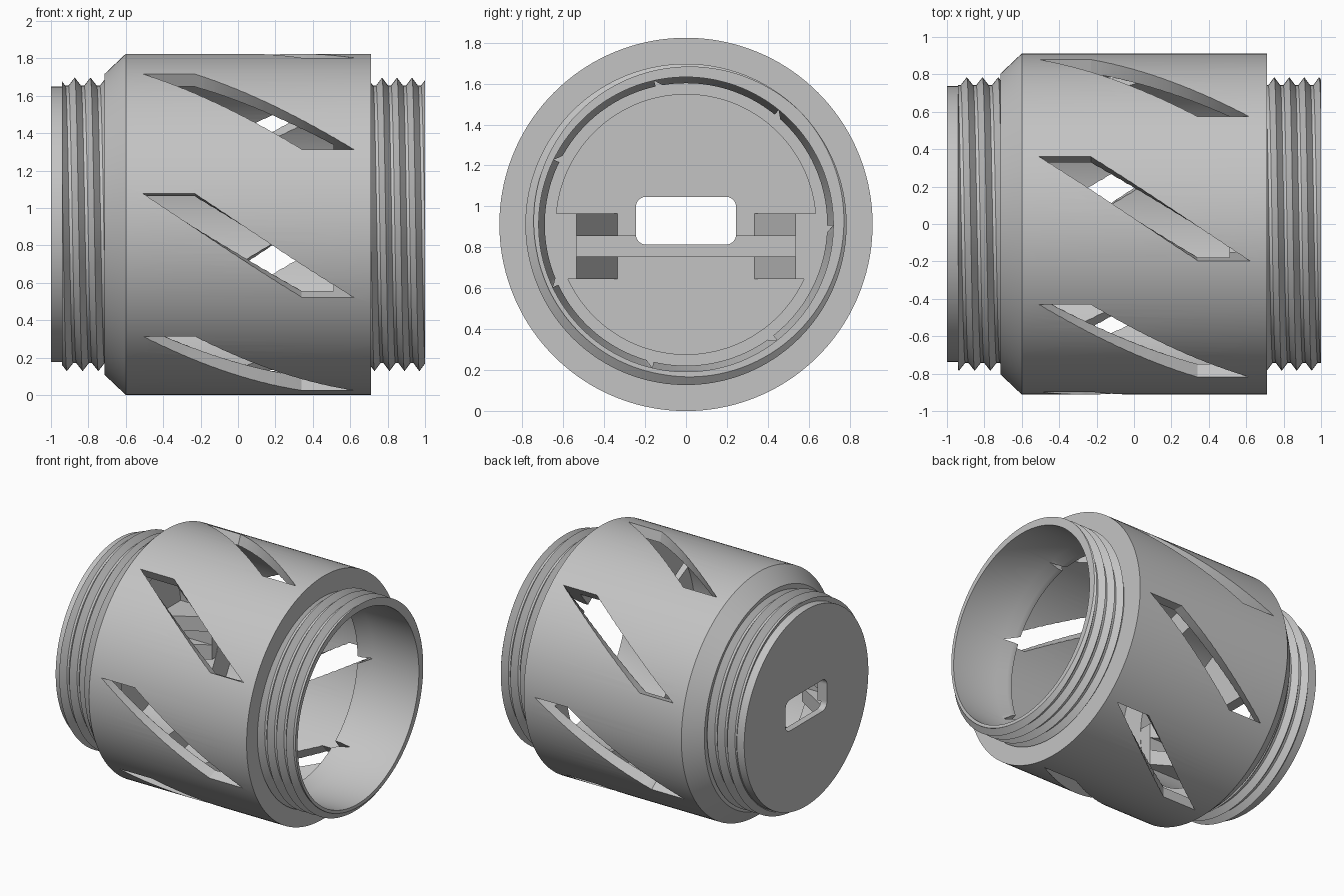
import bpy, bmesh, math
from mathutils import Vector

cube = bpy.data.objects.get("Cube")
if cube:
    bpy.data.objects.remove(cube, do_unlink=True)

CZ = 0.912          # height of the long axis
R = 0.912           # outer radius
SEG = 144

grey = bpy.data.materials.new("plain_grey")
grey.use_nodes = True
grey.diffuse_color = (0.55, 0.55, 0.55, 1)
grey.node_tree.nodes["Principled BSDF"].inputs["Base Color"].default_value = (0.55, 0.55, 0.55, 1)


def around(x, r, a):
    """Point at radius r and angle a (from the front, upwards) about the x axis."""
    return Vector((x, -r * math.cos(a), CZ + r * math.sin(a)))


def finish(bm, name):
    bmesh.ops.remove_doubles(bm, verts=bm.verts, dist=1e-5)
    bmesh.ops.dissolve_degenerate(bm, edges=bm.edges, dist=1e-6)
    bmesh.ops.recalc_face_normals(bm, faces=bm.faces)
    mesh = bpy.data.meshes.new(name)
    bm.to_mesh(mesh)
    bm.free()
    mesh.materials.append(grey)
    obj = bpy.data.objects.new(name, mesh)
    bpy.context.collection.objects.link(obj)
    return obj


def activate(obj):
    bpy.ops.object.select_all(action='DESELECT')
    obj.select_set(True)
    bpy.context.view_layer.objects.active = obj


def lathe(name, profile):
    bm = bmesh.new()
    rows = [[bm.verts.new(around(x, r, 2 * math.pi * i / SEG)) for i in range(SEG)] if r > 0
            else [bm.verts.new((x, 0, CZ))] * SEG for x, r in profile]
    for a, b in zip(rows, rows[1:]):
        for i in range(SEG):
            j = (i + 1) % SEG
            bm.faces.new(list(dict.fromkeys((a[i], a[j], b[j], b[i]))))
    return finish(bm, name)


def prism(name, outline, offset):
    """Extrude a flat outline along an offset vector."""
    bm = bmesh.new()
    face = bm.faces.new([bm.verts.new(p) for p in outline])
    out = bmesh.ops.extrude_face_region(bm, geom=[face])
    moved = [v for v in out["geom"] if isinstance(v, bmesh.types.BMVert)]
    bmesh.ops.translate(bm, verts=moved, vec=offset)
    return finish(bm, name)


def cut(target, cutter):
    cutter.hide_render = True
    mod = target.modifiers.new("cut", 'BOOLEAN')
    mod.operation = 'DIFFERENCE'
    mod.solver = 'EXACT'
    mod.object = cutter
    activate(target)
    bpy.ops.object.modifier_apply(modifier=mod.name)
    bpy.data.objects.remove(cutter, do_unlink=True)


def slot_cutter(count=7, steps=16):
    """Slanted windows swept around the axis with radial side walls."""
    bm = bmesh.new()
    for k in range(count):
        rings = []
        for i in range(steps + 1):
            t = i / steps
            a = math.radians(10.4 - 35.7 * t + 360 / count * k)
            x = -0.51 + 0.85 * t
            rings.append([bm.verts.new(around(x + dx, r, a))
                          for dx, r in ((0, 0.64), (0.28, 0.64), (0.28, 1), (0, 1))])
        for a, b in zip(rings, rings[1:]):
            for i in range(4):
                j = (i + 1) % 4
                bm.faces.new((a[i], a[j], b[j], b[i]))
        bm.faces.new(rings[0])
        bm.faces.new(rings[-1])
    return finish(bm, "slot_cutter")


def thread(name, start, end, crest, pitch, root=0.742, height=0.043, base=0.735):
    """Helical ridge around a neck, clipped flat at both ends."""
    bm = bmesh.new()
    half = 0.4
    turns = range(-6, 7)
    phases = [k + p for k in turns for p in (-half, 0, half)]
    columns = []
    for i in range(SEG + 1):
        a = math.pi / 2 - 2 * math.pi * i / SEG
        shift = crest + pitch * i / SEG
        col = [bm.verts.new(around(start, base, a))]
        for p in phases:
            x = min(max(shift + pitch * p, start), end)
            d = (x - shift) / pitch
            d = abs(d - round(d))
            r = root + height * max(0, 1 - d / half)
            col.append(bm.verts.new(around(x, r, a)))
        col.append(bm.verts.new(around(end, base, a)))
        columns.append(col)
    for a, b in zip(columns, columns[1:]):
        for j in range(len(a) - 1):
            bm.faces.new((a[j], a[j + 1], b[j + 1], b[j]))
    return finish(bm, name)


# Hollow shell: outside from the closed end, then back through the bore
FLOOR, SEAT = -0.92, -0.59
shell = lathe("shell", [
    (-1, 0), (-1, 0.737), (-0.715, 0.737), (-0.715, 0.803), (-0.6, R), (0.71, R),
    (0.71, 0.737), (1, 0.737), (1, 0.72), (0.62, 0.72), (0.55, 0.69), (0.51, 0.69),
    (0.51, 0.835), (SEAT, 0.835), (SEAT, 0.635), (FLOOR, 0.635), (FLOOR, 0)])
cut(shell, slot_cutter())

# Rounded port opening in the closed end
corner = 0.05
port = []
for n, (sy, sz) in enumerate(((1, 1), (-1, 1), (-1, -1), (1, -1))):
    for i in range(7):
        a = math.pi / 2 * (n + i / 6)
        port.append((-1.1, sy * (0.245 - corner) + corner * math.cos(a),
                     0.93 + sz * (0.117 - corner) + corner * math.sin(a)))
cut(shell, prism("port_cutter", port, (0.4, 0, 0)))

# Shallow groove across the floor for a flat board
groove = [(-0.95, y, z) for y, z in ((-0.535, 0.755), (0.535, 0.755), (0.535, 0.855), (-0.535, 0.855))]
cut(shell, prism("groove_cutter", groove, (0.2, 0, 0)))

# Board guides: a side block with a sloped rib above and below the groove
parts = [shell]
top = SEAT - 0.002
for side, label in ((1, "left"), (-1, "right")):
    block = [(FLOOR - 0.01, 0.535), (top, 0.535), (top, 0.66), (FLOOR - 0.01, 0.66)]
    rib = [(FLOOR, 0.335), (top, 0.535), (top, 0.6), (FLOOR, 0.6)]
    for name, shape, low, high in (("guide_block", block, 0.645, 0.965),
                                   ("lower_guide_rib", rib, 0.645, 0.755),
                                   ("upper_guide_rib", rib, 0.855, 0.965)):
        parts.append(prism(f"{label}_{name}", [(x, side * y, low) for x, y in shape],
                           (0, 0, high - low)))

# Screw threads on both necks
parts.append(thread("closed_end_thread", -0.94, -0.714, -0.873, 0.084))
parts.append(thread("open_end_thread", 0.709, 1.0, 0.77, 0.08))

for obj in parts:
    activate(obj)
    bpy.ops.object.shade_smooth_by_angle(angle=math.radians(25))
